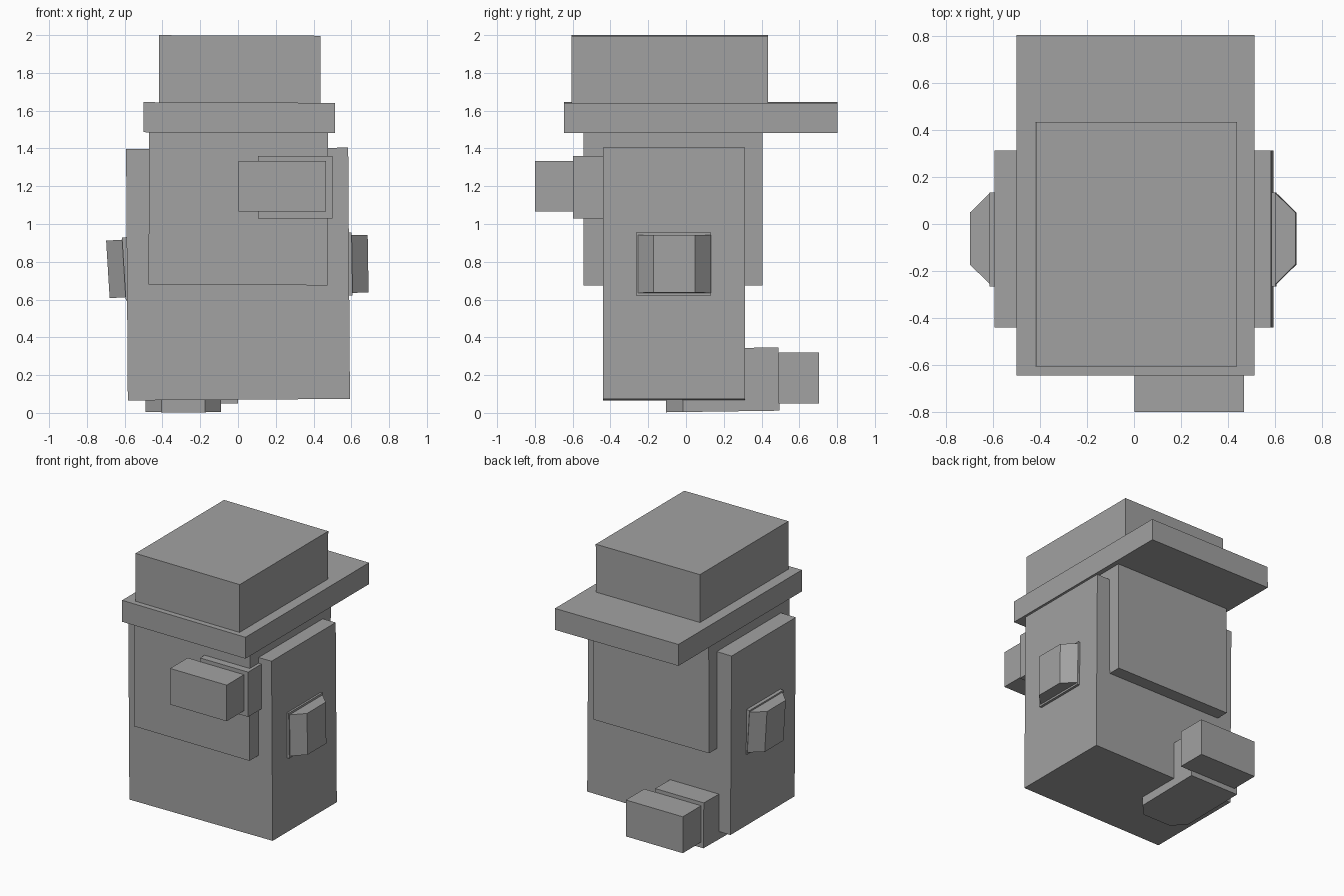
import bpy, bmesh, math
from mathutils import Matrix, Vector

if "Cube" in bpy.data.objects:
    bpy.data.objects.remove(bpy.data.objects["Cube"])

grey = bpy.data.materials.new("plain grey")
grey.diffuse_color = (0.36, 0.36, 0.36, 1)
grey.use_nodes = True
grey.node_tree.nodes["Principled BSDF"].inputs["Base Color"].default_value = grey.diffuse_color


def prism(name, outline, height, place, turn=0, roll=0, pitch=0):
    """Extrude a plan outline vertically, centred on place, with small tilts in degrees."""
    bm = bmesh.new()
    spin = Matrix.Rotation(math.radians(turn), 4, 'Z')
    base = [bm.verts.new(spin @ Vector((x, y, -height / 2))) for x, y in outline]
    face = bm.faces.new(base)
    grown = bmesh.ops.extrude_face_region(bm, geom=[face])["geom"]
    bmesh.ops.translate(bm, vec=(0, 0, height),
                        verts=[v for v in grown if isinstance(v, bmesh.types.BMVert)])
    bmesh.ops.recalc_face_normals(bm, faces=bm.faces)
    mesh = bpy.data.meshes.new(name)
    bm.to_mesh(mesh)
    bm.free()
    mesh.materials.append(grey)
    obj = bpy.data.objects.new(name, mesh)
    obj.location = place
    obj.rotation_euler = (math.radians(pitch), math.radians(roll), 0)
    bpy.context.collection.objects.link(obj)
    return obj


def block(name, xs, ys, zs, roll=0, pitch=0):
    a, b = (xs[1] - xs[0]) / 2, (ys[1] - ys[0]) / 2
    centre = [sum(r) / 2 for r in (xs, ys, zs)]
    return prism(name, [(-a, -b), (a, -b), (a, b), (-a, b)], zs[1] - zs[0],
                 centre, roll=roll, pitch=pitch)


def wedge(half, tip, length, chamfer):
    """Plan outline of a bar along x with its +x end chamfered."""
    e = length / 2
    return [(-e, -half), (e - chamfer, -half), (e, -tip), (e, tip),
            (e - chamfer, half), (-e, half)]


# Trunk and head
block("body", (-0.588, 0.588), (-0.44, 0.312), (0.07, 1.40), roll=-0.4)
block("head", (-0.472, 0.476), (-0.543, 0.406), (0.677, 1.50), roll=0.2)

# Hat
block("hat_brim", (-0.50, 0.513), (-0.645, 0.803), (1.484, 1.643), roll=0.2)
block("hat_crown", (-0.418, 0.437), (-0.605, 0.433), (1.63, 1.998), roll=0.2)

# Nose: chamfered bar set into the head, with an offset block on its end
prism("nose_base", wedge(0.197, 0.115, 0.60, 0.09), 0.332,
      (0.304, -0.297, 1.195), turn=90)
block("nose_tip", (0.003, 0.467), (-0.80, -0.594), (1.065, 1.333))

# Foot: the same pair at the back
prism("foot_base", wedge(0.20, 0.115, 0.60, 0.09), 0.335,
      (-0.289, 0.192, 0.175), turn=-90, pitch=0.8)
block("foot_tip", (-0.467, 0.0), (0.49, 0.705), (0.05, 0.32))

# Ears: chamfered end standing out of a slightly larger collar
for side, label, z, roll in ((1, "right", 0.788, -0.9), (-1, "left", 0.765, -3.5)):
    turn = 0 if side > 0 else 180
    prism(label + "_ear", wedge(0.195, 0.11, 0.18, 0.087), 0.305,
          (side * 0.599, -0.062, z), turn, roll)
    block(label + "_ear_collar", sorted((side * 0.50, side * 0.604)),
          (-0.265, 0.133), (z - 0.167, z + 0.167), roll)
